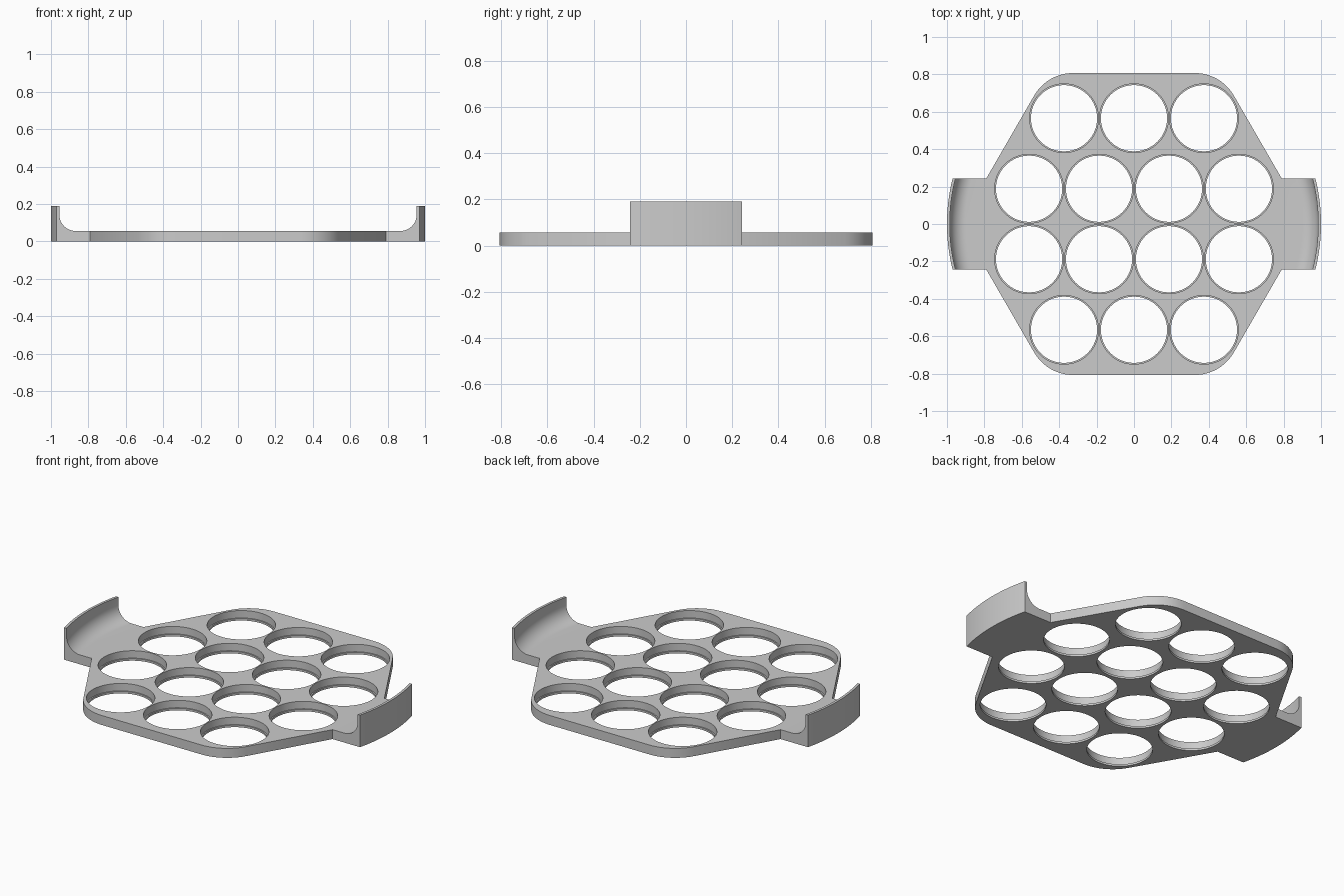
import bpy
import bmesh
from math import sin, cos, pi, sqrt, radians

if "Cube" in bpy.data.objects:
    bpy.data.objects.remove(bpy.data.objects["Cube"], do_unlink=True)

THICK, LIP = 0.056, 0.012
PITCH, HOLE, LIP_HOLE = 0.374, 0.184, 0.177
SIDE_X, SIDE_Y, BACK_Y = 0.79, 0.243, 0.807
WALL_TOP, WALL_R, FILLET = 0.19, 0.985, 0.085

grey = bpy.data.materials.new("light grey")
grey.use_nodes = True
grey.diffuse_color = (0.6, 0.6, 0.6, 1)
grey.node_tree.nodes["Principled BSDF"].inputs["Base Color"].default_value = (0.6, 0.6, 0.6, 1)


def make_object(name, bm):
    bmesh.ops.recalc_face_normals(bm, faces=bm.faces)
    mesh = bpy.data.meshes.new(name)
    bm.to_mesh(mesh)
    bm.free()
    obj = bpy.data.objects.new(name, mesh)
    bpy.context.collection.objects.link(obj)
    mesh.materials.append(grey)
    return obj


def bridge(bm, a, b):
    for i in range(len(a)):
        j = (i + 1) % len(a)
        bm.faces.new((a[i], a[j], b[j], b[i]))


def loft(bm, rings):
    """Closed solid through a list of equal point rings."""
    loops = [[bm.verts.new(p) for p in ring] for ring in rings]
    for a, b in zip(loops, loops[1:]):
        bridge(bm, a, b)
    bm.faces.new(loops[0])
    bm.faces.new(loops[-1])


# Tray plate: hexagon with four rounded corners
corner_r = 0.24
corner_x = SIDE_X - (BACK_Y - SIDE_Y) / sqrt(3) - corner_r * sin(pi / 6) / cos(pi / 6)
quarter = [(SIDE_X, SIDE_Y)]
for i in range(13):
    a = radians(30 + 60 * i / 12)
    quarter.append((corner_x + corner_r * cos(a), BACK_Y - corner_r + corner_r * sin(a)))
half = quarter + [(-x, y) for x, y in reversed(quarter)]
outline = half + [(-x, -y) for x, y in half]
bm = bmesh.new()
loft(bm, [[(x, y, z) for x, y in outline] for z in (0, THICK)])
plate = make_object("tray_plate", bm)

# Stepped cutter for the cup holes: rows of three, four, four, three
bm = bmesh.new()
for row, count in enumerate((3, 4, 4, 3)):
    cy = (row - 1.5) * PITCH * 1.008
    for k in range(count):
        cx = (k - (count - 1) / 2) * PITCH
        loft(bm, [[(cx + r * cos(2 * pi * i / 64), cy + r * sin(2 * pi * i / 64), z)
                   for i in range(64)]
                  for r, z in ((LIP_HOLE, -0.1), (LIP_HOLE, LIP), (HOLE, LIP), (HOLE, 0.2))])
cutter = make_object("hole_cutter", bm)
cutter.hide_render = True
mod = plate.modifiers.new("holes", 'BOOLEAN')
mod.operation, mod.solver, mod.object = 'DIFFERENCE', 'EXACT', cutter
bpy.context.view_layer.objects.active = plate
bpy.ops.object.modifier_apply(modifier=mod.name)
bpy.data.objects.remove(cutter, do_unlink=True)

# Handle section as (radius, height); the first and last points meet the plate
section = [(1, 0), (1, WALL_TOP), (WALL_R, WALL_TOP)]
for i in range(13):
    a = pi / 2 * i / 12
    section.append((WALL_R - FILLET + FILLET * cos(a), THICK + FILLET - FILLET * sin(a)))


# End handles: the section follows a circle around the tray centre
def handle(name, side):
    rings = []
    for k in range(25):
        y = SIDE_Y * (k / 12 - 1)
        ring = [(side * sqrt(r * r - y * y), y, z) for r, z in section]
        rings.append([(side * SIDE_X, y, 0)] + ring + [(side * SIDE_X, y, THICK)])
    bm = bmesh.new()
    loft(bm, rings)
    return make_object(name, bm)


parts = [plate, handle("left_handle", 1), handle("right_handle", -1)]

# Smooth the curved walls, keep the edges crisp
bpy.ops.object.select_all(action='DESELECT')
for obj in parts:
    obj.select_set(True)
bpy.ops.object.shade_smooth_by_angle(angle=radians(30))
